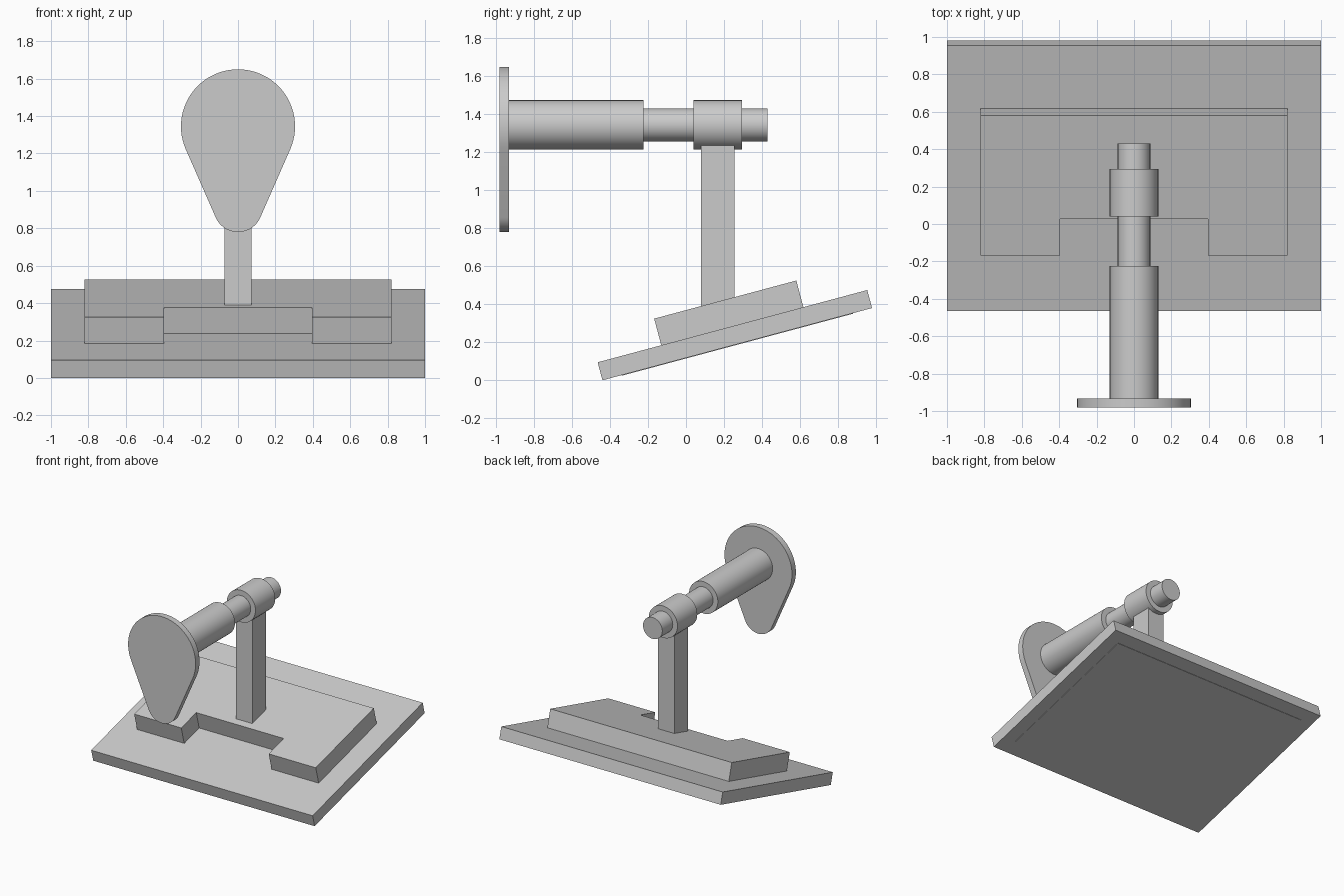
import bpy, math
from mathutils import Matrix

if "Cube" in bpy.data.objects:
    bpy.data.objects.remove(bpy.data.objects["Cube"])

TILT = math.radians(15)
AXIS_Z = 1.345      # height of the shaft axis
# local frame of the sloped base: x across, y up the slope, z off the slope
SLOPE = Matrix.Translation((0, -0.44, 0)) @ Matrix.Rotation(TILT, 4, 'X')
# frame for upright profiles: local y becomes world z, extruded towards +y
UPRIGHT = Matrix(((1, 0, 0, 0), (0, 0, 1, 0), (0, 1, 0, 0), (0, 0, 0, 1)))


def prism(name, outline, low, high, frame, smooth=False):
    """Extrude a 2D outline between two levels, then place it."""
    n = len(outline)
    verts = [frame @ Matrix.Translation((x, y, z)).to_translation()
             for z in (low, high) for x, y in outline]
    faces = [list(range(n))[::-1], list(range(n, 2 * n))]
    faces += [(i, (i + 1) % n, n + (i + 1) % n, n + i) for i in range(n)]
    if frame.determinant() < 0:
        faces = [list(f)[::-1] for f in faces]
    mesh = bpy.data.meshes.new(name)
    mesh.from_pydata(verts, [], faces)
    obj = bpy.data.objects.new(name, mesh)
    bpy.context.collection.objects.link(obj)
    if smooth:
        bpy.ops.object.select_all(action='DESELECT')
        obj.select_set(True)
        bpy.context.view_layer.objects.active = obj
        bpy.ops.object.shade_smooth_by_angle(angle=math.radians(30))
    return obj


def rect(x, y0, y1):
    return [(-x, y0), (x, y0), (x, y1), (-x, y1)]


def arc(z, r, start, end, steps):
    return [(r * math.cos(a), z + r * math.sin(a))
            for a in (start + (end - start) * i / steps for i in range(steps + 1))]


def rod(name, r, y0, y1):
    circle = arc(AXIS_Z, r, 0, math.tau, 64)[:-1]
    return prism(name, circle, y0, y1, UPRIGHT, True)


# Sloped base plate with a thin pad underneath
prism("base_plate", rect(1.0, 0, 1.47), 0, 0.098, SLOPE)
prism("underside_pad", rect(0.893, 0.105, 1.365), -0.003, 0.02, SLOPE)

# Raised block with a notch in its front edge
front, back, notch = 0.347, 1.122, 0.547
prism("notched_block",
      [(-0.82, front), (-0.395, front), (-0.395, notch), (0.395, notch),
       (0.395, front), (0.82, front), (0.82, back), (-0.82, back)],
      0.098, 0.243, SLOPE)

# Post, running into the block and the collar
prism("post", rect(0.073, 0.34, 1.28), 0.08, 0.255, UPRIGHT)

# Stepped shaft
rod("shaft", 0.087, -0.3, 0.43)
rod("front_sleeve", 0.13, -0.94, -0.225)
rod("collar", 0.13, 0.04, 0.295)

# Teardrop front plate: two arcs joined by tangent lines
big, small, low_z = 0.305, 0.13, 0.91
t = math.asin((big - small) / (AXIS_Z - low_z))
outline = (arc(AXIS_Z, big, -t, math.pi + t, 48)
           + arc(low_z, small, math.pi + t, math.tau - t, 24))
prism("teardrop_plate", outline, -0.982, -0.932, UPRIGHT, True)
